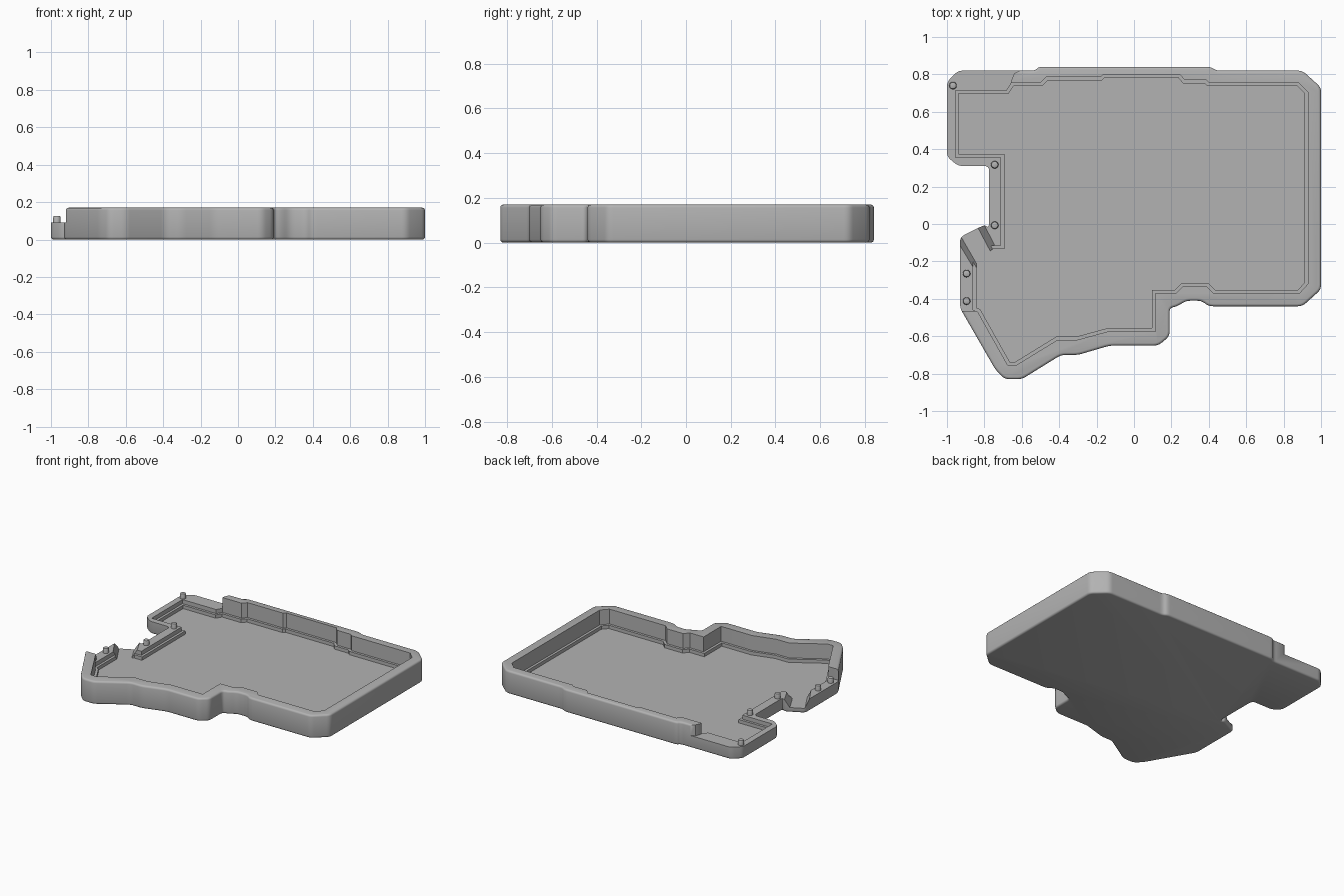
import bpy, bmesh, math
from mathutils import Vector

cube = bpy.data.objects.get("Cube")
if cube:
    bpy.data.objects.remove(cube, do_unlink=True)

HEIGHT, LOW, LEDGE, FLOOR = 0.17, 0.09, 0.06, 0.035
GREY = (0.45, 0.45, 0.45, 1)
plastic = bpy.data.materials.new("grey plastic")
plastic.use_nodes = True
plastic.diffuse_color = GREY
plastic.node_tree.nodes["Principled BSDF"].inputs["Base Color"].default_value = GREY


def rounded(pts, size, steps=4):
    """Replace each corner with a short curve."""
    out, n = [], len(pts)
    for i in range(n):
        a, p, b = (Vector(pts[(i + k) % n]) for k in (-1, 0, 1))
        start = p + (a - p).normalized() * min(size, (a - p).length * 0.4)
        end = p + (b - p).normalized() * min(size, (b - p).length * 0.4)
        for s in range(steps + 1):
            t = s / steps
            out.append(start * (1 - t) ** 2 + p * 2 * t * (1 - t) + end * t * t)
    return out


def inset(pts, d):
    """Move a clockwise outline inward with mitred corners."""
    out, n = [], len(pts)
    for i in range(n):
        a, p, b = (Vector(pts[(i + k) % n]) for k in (-1, 0, 1))
        u, v = (p - a).normalized(), (b - p).normalized()
        n1, n2 = Vector((u.y, -u.x)), Vector((v.y, -v.x))
        out.append(p + (n1 + n2) * d / (1 + n1.dot(n2)))
    return out


def loft(name, layers, helper=False):
    """Stack clockwise outlines, each with its height, into a closed solid."""
    bm = bmesh.new()
    loops = [[bm.verts.new((p[0], p[1], z)) for p in pts] for pts, z in layers]
    for low, high in zip(loops, loops[1:]):
        for i in range(len(low)):
            j = (i + 1) % len(low)
            bm.faces.new((low[j], low[i], high[i], high[j]))
    bm.faces.new(loops[0])
    bm.faces.new(loops[-1][::-1])
    bmesh.ops.recalc_face_normals(bm, faces=bm.faces)
    mesh = bpy.data.meshes.new(name)
    bm.to_mesh(mesh)
    bm.free()
    mesh.materials.append(plastic)
    ob = bpy.data.objects.new(name, mesh)
    bpy.context.collection.objects.link(ob)
    ob.hide_render = helper
    return ob


# Outer outline and cavity outline, both clockwise
outer = rounded([
    (-1, .76), (-.94, .82), (-.53, .82), (-.51, .84), (.41, .84), (.44, .82),
    (.9, .82), (1, .73), (1, -.35), (.9, -.44), (.4, -.44), (.36, -.41),
    (.28, -.41), (.23, -.44), (.19, -.45), (.19, -.6), (.13, -.65),
    (-.13, -.65), (-.3, -.7), (-.39, -.7), (-.6, -.83), (-.69, -.83),
    (-.74, -.78), (-.93, -.45), (-.93, -.07), (-.8, -.005), (-.775, -.02),
    (-.775, .31), (-.94, .31), (-1, .36)], 0.025)
cavity = [
    (-.955, .715), (-.68, .715), (-.655, .755), (-.5, .755), (-.47, .785),
    (-.18, .785), (-.165, .8), (.245, .8), (.27, .77), (.385, .77), (.4, .755),
    (.88, .755), (.93, .705), (.93, -.32), (.885, -.37), (.425, -.37),
    (.39, -.335), (.26, -.335), (.225, -.37), (.115, -.37), (.115, -.575),
    (-.14, -.575), (-.305, -.62), (-.41, -.62), (-.63, -.755), (-.675, -.755),
    (-.835, -.47), (-.86, -.46), (-.86, -.19), (-.76, -.115), (-.71, -.115),
    (-.71, .355), (-.955, .355)]

# Tray body with softened upper and lower rims
R = 0.014
angles = [math.radians(a) for a in (0, 30, 60, 90)]
rim = [(inset(outer, R * (1 - math.sin(a))), R * (1 - math.cos(a))) for a in angles]
tray = loft("tray_body", rim + [(pts, HEIGHT - z) for pts, z in reversed(rim)])

# Cavity, stepped ledge, lowered left wall and flared cable opening
low_zone = [(-1.2, 1.2), (-.61, 1.2), (-.61, .82), (-.64, .805), (-.655, .77),
            (-.655, .6), (-.6, .6), (-.6, -.465), (-1.2, -.465)]
port_floor = [(-.99, .045), (-.895, .095), (-.75, -.18), (-.82, -.25)]
port_top = [(-1.02, .035), (-.855, .098), (-.71, -.18), (-.84, -.265)]
cutters = [
    loft("low_wall_cutter", [(low_zone, LOW), (low_zone, 0.3)], True),
    loft("cavity_cutter", [(cavity, LEDGE), (cavity, 0.3)], True),
    loft("floor_cutter", [(inset(cavity, 0.018), FLOOR),
                          (inset(cavity, 0.018), 0.3)], True),
    loft("port_cutter", [(port_floor, FLOOR), (port_top, LOW),
                         (port_top, 0.3)], True)]
bpy.context.view_layer.objects.active = tray
for cutter in cutters:
    mod = tray.modifiers.new(cutter.name, 'BOOLEAN')
    mod.operation, mod.solver, mod.object = 'DIFFERENCE', 'EXACT', cutter
    bpy.ops.object.modifier_apply(modifier=mod.name)
for cutter in cutters:
    bpy.data.objects.remove(cutter, do_unlink=True)

# Locating pegs on the lowered wall
parts = [tray]
for i, (x, y) in enumerate([(-.968, .74), (-.745, .317), (-.745, -.007),
                            (-.895, -.265), (-.895, -.412)]):
    def ring(r):
        return [(x + r * math.cos(-math.tau * k / 24),
                 y + r * math.sin(-math.tau * k / 24)) for k in range(24)]
    parts.append(loft(f"peg_{i + 1}", [(ring(.02), LOW - .01), (ring(.02), .118),
                                       (ring(.017), .125), (ring(.013), .127)]))

bpy.ops.object.select_all(action='DESELECT')
for ob in parts:
    ob.select_set(True)
bpy.context.view_layer.objects.active = tray
bpy.ops.object.shade_smooth_by_angle(angle=math.radians(32))
